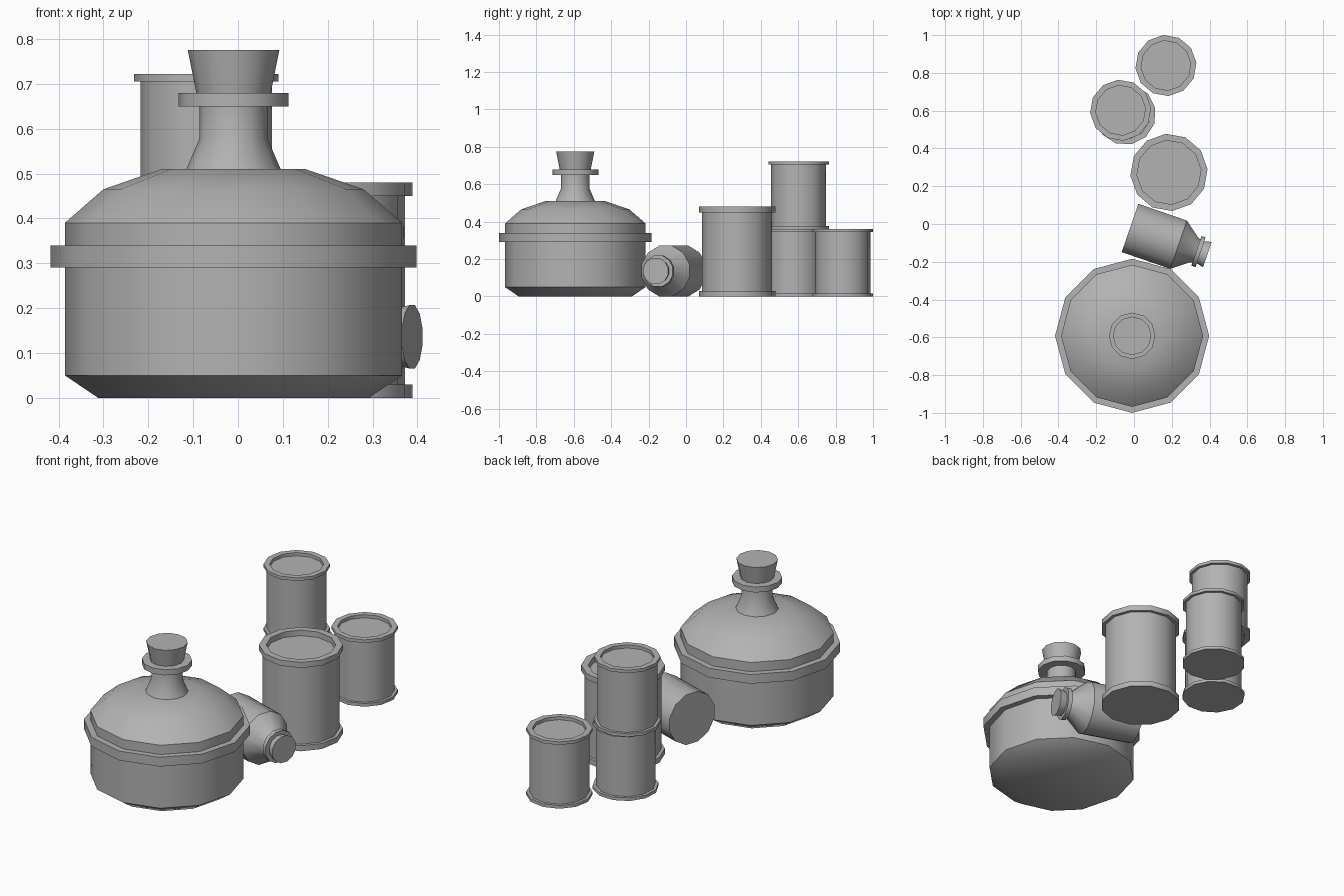
import bpy
import bmesh
from math import radians, cos, sin, tau
from mathutils import Matrix

cube = bpy.data.objects.get("Cube")
if cube:
    bpy.data.objects.remove(cube)

grey = bpy.data.materials.new("plain grey")
grey.use_nodes = True
colour = (0.45, 0.45, 0.45, 1)
grey.diffuse_color = colour
grey.node_tree.nodes["Principled BSDF"].inputs["Base Color"].default_value = colour

SIDES = 12


def turned(name, profile, place):
    """Revolve a (radius, height) profile into a capped twelve-sided solid."""
    bm = bmesh.new()
    rings = [[bm.verts.new((r * cos(tau * i / SIDES), r * sin(tau * i / SIDES), z))
              for i in range(SIDES)] for r, z in profile]
    for low, high in zip(rings, rings[1:]):
        for i in range(SIDES):
            j = (i + 1) % SIDES
            bm.faces.new((low[i], low[j], high[j], high[i]))
    bm.faces.new(rings[0][::-1])
    bm.faces.new(rings[-1])
    mesh = bpy.data.meshes.new(name)
    bm.to_mesh(mesh)
    bm.free()
    mesh.materials.append(grey)
    obj = bpy.data.objects.new(name, mesh)
    obj.matrix_world = place
    bpy.context.collection.objects.link(obj)
    bpy.ops.object.select_all(action="DESELECT")
    obj.select_set(True)
    bpy.context.view_layer.objects.active = obj
    bpy.ops.object.shade_smooth_by_angle(angle=radians(35))
    return obj


def band(name, radius, low, high, place, top=None):
    return turned(name, [(radius, low), (top or radius, high)], place)


def jar(name, x, y, z, body, rim, inner, height, lip, turn):
    """Straight jar with a foot ring, a lip ring and a sunken lid."""
    place = Matrix.Translation((x, y, z)) @ Matrix.Rotation(radians(turn), 4, "Z")
    top = height - lip
    turned(name, [(rim, 0), (rim, lip), (body, lip), (body, top), (rim, top),
                  (rim, height), (inner, height), (inner, top)], place)


# Large stoppered pot
pot = Matrix.Translation((-0.01, -0.592, 0))
turned("pot_body", [(0.302, 0), (0.376, 0.05), (0.376, 0.39), (0.29, 0.465), (0.16, 0.51)], pot)
band("pot_rim", 0.408, 0.29, 0.34, pot)
turned("pot_neck", [(0.105, 0.51), (0.076, 0.578), (0.076, 0.65)], pot)
band("pot_collar", 0.123, 0.65, 0.68, pot)
band("pot_stopper", 0.083, 0.68, 0.775, pot, top=0.102)

# Bottle lying on its side
bottle = (Matrix.Translation((-0.021, -0.021, 0.136)) @ Matrix.Rotation(radians(-19), 4, "Z")
          @ Matrix.Rotation(radians(90), 4, "Y") @ Matrix.Rotation(radians(15), 4, "Z"))
turned("bottle_body", [(0.14, 0), (0.14, 0.272), (0.072, 0.357), (0.066, 0.375)], bottle)
band("bottle_collar", 0.086, 0.372, 0.395, bottle)
band("bottle_stopper", 0.064, 0.395, 0.433, bottle, top=0.073)

# Standing jars
jar("tall_jar", 0.185, 0.273, 0, 0.188, 0.205, 0.17, 0.48, 0.03, 5)
small = dict(body=0.147, rim=0.162, inner=0.132, height=0.361, lip=0.017)
jar("back_jar", 0.169, 0.839, 0, turn=5, **small)
jar("lower_stacked_jar", -0.046, 0.581, 0, turn=12, **small)
jar("upper_stacked_jar", -0.071, 0.602, 0.361, turn=5, **small)
